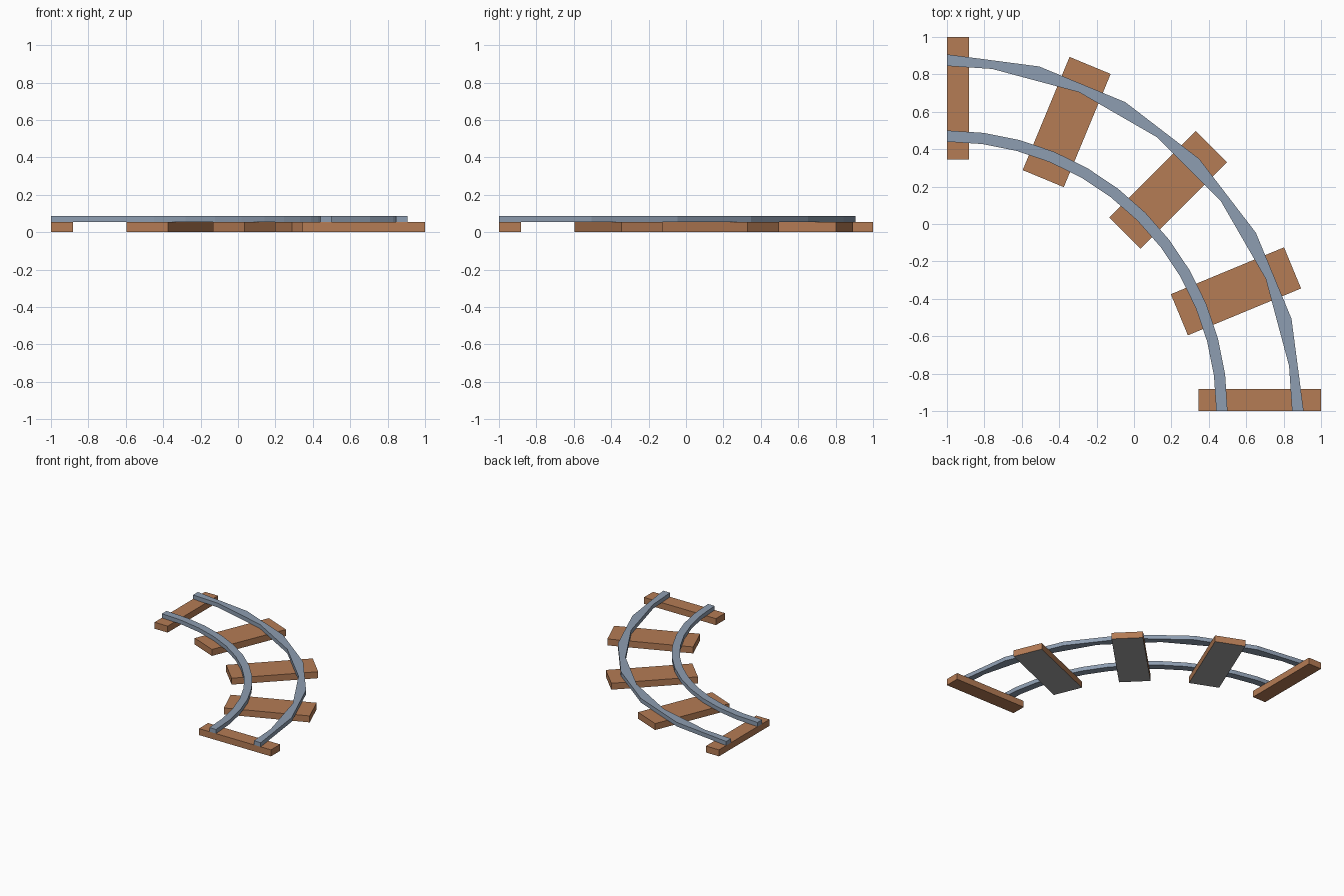
import bpy, bmesh, math

if "Cube" in bpy.data.objects:
    bpy.data.objects.remove(bpy.data.objects["Cube"])

CENTRE = (-1.0, -1.0)      # centre of the quarter turn
TIE_TOP, RAIL_TOP = 0.053, 0.087


def material(name, rgb):
    m = bpy.data.materials.new(name)
    m.diffuse_color = (*rgb, 1)
    m.use_nodes = True
    m.node_tree.nodes["Principled BSDF"].inputs["Base Color"].default_value = m.diffuse_color
    return m


wood = material("wood", (0.46, 0.20, 0.09))
steel = material("steel", (0.27, 0.34, 0.44))
grey = material("underside_grey", (0.36, 0.36, 0.36))


def prism(name, outline, z0, z1, mats):
    """Extrude a counter-clockwise outline; the bottom face takes the last material."""
    bm = bmesh.new()
    low = [bm.verts.new((x, y, z0)) for x, y in outline]
    high = [bm.verts.new((x, y, z1)) for x, y in outline]
    bottom = bm.faces.new(low[::-1])
    bottom.material_index = len(mats) - 1
    bm.faces.new(high)
    n = len(low)
    for i in range(n):
        j = (i + 1) % n
        bm.faces.new((low[i], low[j], high[j], high[i]))
    me = bpy.data.meshes.new(name)
    bm.to_mesh(me)
    bm.free()
    for m in mats:
        me.materials.append(m)
    ob = bpy.data.objects.new(name, me)
    bpy.context.collection.objects.link(ob)


def polar(r, deg, side=0.0):
    a = math.radians(deg)
    return (CENTRE[0] + r * math.cos(a) - side * math.sin(a),
            CENTRE[1] + r * math.sin(a) + side * math.cos(a))


def rail(name, r_in, r_out, in_angles, out_angles):
    outline = [polar(r_out, a) for a in out_angles]
    outline += [polar(r_in, a) for a in reversed(in_angles)]
    prism(name, outline, TIE_TOP, RAIL_TOP, [steel])


# Rails: the outer one has staggered facets on its two sides
fine = [7.5 * i for i in range(13)]
coarse = [15 * i for i in range(7)]
staggered = [0] + [7.5 + 15 * i for i in range(6)] + [90]
rail("inner_rail", 1.44, 1.50, fine, fine)
rail("outer_rail", 1.845, 1.907, staggered, coarse)

# Sleepers: half width at the two ends, full width between
for i in range(5):
    s0 = 0.0 if i == 0 else -0.119
    s1 = 0.0 if i == 4 else 0.119
    outline = [polar(r, 22.5 * i, s)
               for r, s in ((1.345, s0), (2.0, s0), (2.0, s1), (1.345, s1))]
    mats = [wood] if i in (0, 4) else [wood, grey]
    prism(f"sleeper_{i + 1}", outline, 0.0, TIE_TOP, mats)
